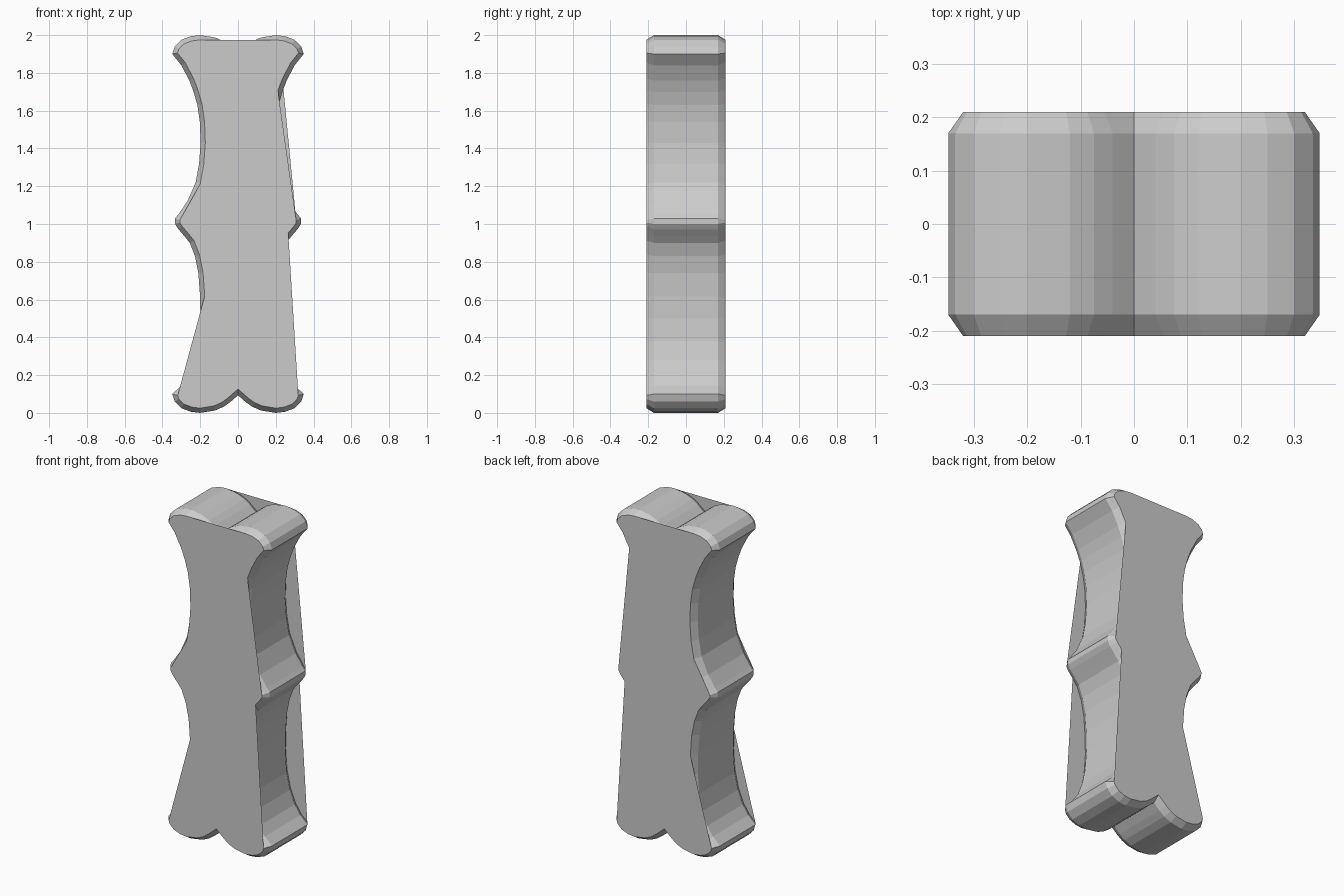
import bpy, bmesh
from mathutils import Vector

if "Cube" in bpy.data.objects:
    bpy.data.objects.remove(bpy.data.objects["Cube"])

# Right half of the outline, bottom notch to top notch
half = [(0, .093), (.04, .058), (.075, .033), (.12, .013), (.2, 0), (.25, .006), (.3, .025),
        (.335, .06), (.348, .1),
        (.3, .145), (.262, .2), (.23, .28), (.208, .38), (.199, .5), (.201, .62), (.21, .74),
        (.228, .83), (.255, .9), (.285, .937), (.315, .972),
        (.333, 1.0), (.333, 1.03), (.315, 1.052),
        (.268, 1.12), (.224, 1.22), (.206, 1.32), (.198, 1.43), (.202, 1.54), (.215, 1.63),
        (.235, 1.70), (.258, 1.76), (.3, 1.84), (.348, 1.9),
        (.335, 1.94), (.3, 1.975), (.25, 1.994), (.2, 2), (.12, 1.987), (.075, 1.967),
        (.04, 1.942), (0, 1.907)]
outline = [Vector(p) for p in half] + [Vector((-x, z)) for x, z in reversed(half[1:-1])]
N = len(outline)


def inset(pts, d):
    """Mitred inward offset of a counter-clockwise outline."""
    out = []
    for i, p in enumerate(pts):
        a = (p - pts[i - 1]).normalized()
        b = (pts[(i + 1) % N] - p).normalized()
        na, nb = Vector((-a.y, a.x)), Vector((-b.y, b.x))
        out.append(p + (na + nb) * d / (1 + na.dot(nb)))
    return out


inner = inset(outline, .025)


def in_cap(i, front):
    """The flat faces bridge some hollows with straight edges."""
    x, z = outline[i]
    if z > 1.85 and abs(x) < .19:
        return False
    if x > .1:
        top, mid = (1.69, .93) if front else (1.75, .93)
        return not (1.04 < z < top or .11 < z < mid)
    if x < -.1:
        return not (1.04 < z < 1.21 or .11 < z < .61)
    return True


bm = bmesh.new()
# Four rings across the thickness: chamfer, side wall, chamfer
rings = [[bm.verts.new((p.x, y, p.y)) for p in pts]
         for pts, y in ((inner, -.21), (outline, -.17), (outline, .17), (inner, .21))]
for r, s in zip(rings, rings[1:]):
    for i in range(N):
        j = (i + 1) % N
        bm.faces.new((r[i], r[j], s[j], s[i]))
# Front and back flat faces
bm.faces.new([rings[0][i] for i in range(N) if in_cap(i, True)])
bm.faces.new([rings[3][i] for i in reversed(range(N)) if in_cap(i, False)])

mesh = bpy.data.meshes.new("scalloped_handle")
bm.to_mesh(mesh)
bm.free()
bpy.context.collection.objects.link(bpy.data.objects.new("scalloped_handle", mesh))
